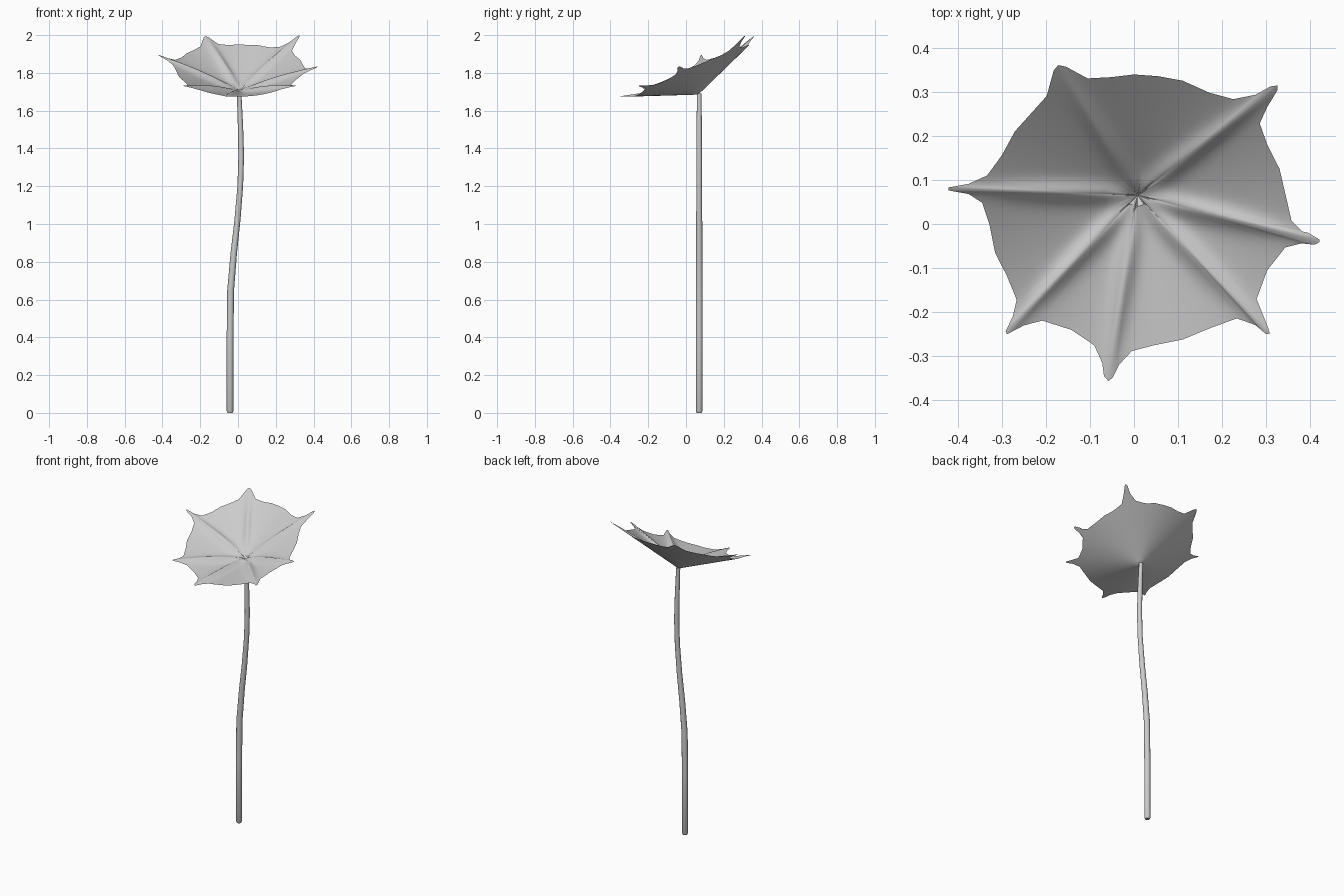
import bpy, math

if "Cube" in bpy.data.objects:
    bpy.data.objects.remove(bpy.data.objects["Cube"])

CX, CY, CZ = 0.008, 0.065, 1.685

# Leaf rim seen from above, counter-clockwise
RIM = [(0.42, -0.035), (0.395, -0.02), (0.383, -0.018), (0.357, 0.007), (0.345, 0.06), (0.33, 0.125),
       (0.302, 0.18), (0.285, 0.228), (0.302, 0.265), (0.325, 0.303), (0.325, 0.314), (0.31, 0.312),
       (0.275, 0.293), (0.225, 0.283), (0.17, 0.298), (0.11, 0.325), (0.055, 0.335), (0.0, 0.339),
       (-0.05, 0.333), (-0.105, 0.33), (-0.155, 0.357), (-0.172, 0.36), (-0.182, 0.348), (-0.198, 0.29),
       (-0.27, 0.21), (-0.3, 0.155), (-0.333, 0.11), (-0.375, 0.091), (-0.42, 0.083), (-0.42, 0.076),
       (-0.375, 0.068), (-0.344, 0.048), (-0.328, 0.0), (-0.315, -0.065), (-0.287, -0.12), (-0.266, -0.172),
       (-0.275, -0.21), (-0.291, -0.243), (-0.288, -0.25), (-0.25, -0.23), (-0.208, -0.219), (-0.142, -0.24),
       (-0.09, -0.275), (-0.072, -0.315), (-0.068, -0.345), (-0.058, -0.356), (-0.048, -0.348), (-0.033, -0.318),
       (-0.005, -0.288), (0.045, -0.275), (0.11, -0.262), (0.17, -0.237), (0.233, -0.214), (0.275, -0.229),
       (0.3, -0.25), (0.308, -0.248), (0.305, -0.238), (0.278, -0.17), (0.302, -0.105), (0.343, -0.053),
       (0.38, -0.044), (0.41, -0.047), (0.42, -0.041)]
VEINS = [math.radians(a) for a in (38, 121, 178, 226, 261, 313, 346)]
RINGS, SUB = 14, 3


def surface_z(x, y, t, top):
    # tilted cone; the upper skin carries raised veins
    dx, dy = x - CX, y - CY
    r = math.hypot(dx, dy)
    z = CZ + 0.47 * r + 0.5 * dy
    if top:
        z += 0.012 * (1 - t)
        ang = math.atan2(dy, dx)
        for v in VEINS:
            if math.cos(ang - v) > 0:
                d = r * math.sin(ang - v)
                z += 0.018 * math.exp(-(d / 0.022) ** 2) * math.sin(math.pi * t ** 0.8)
    return z


# Leaf: upper and lower skins sharing the rim
rim = []
for i, (x0, y0) in enumerate(RIM):
    x1, y1 = RIM[(i + 1) % len(RIM)]
    rim += [(x0 + (x1 - x0) * k / SUB, y0 + (y1 - y0) * k / SUB) for k in range(SUB)]
n = len(rim)
verts, faces, rings = [], [], []


def add_ring(t, top):
    start = len(verts)
    for x, y in rim:
        px, py = CX + (x - CX) * t, CY + (y - CY) * t
        verts.append((px, py, surface_z(px, py, t, top)))
    rings.append(start)


for k in range(1, RINGS + 1):
    add_ring(k / RINGS, True)
for k in range(RINGS - 1, 0, -1):
    add_ring(k / RINGS, False)
for a, b in zip(rings, rings[1:]):
    for i in range(n):
        j = (i + 1) % n
        faces.append((a + i, b + i, b + j, a + j))
for start, top in ((rings[0], True), (rings[-1], False)):
    c = len(verts)
    verts.append((CX, CY, surface_z(CX, CY, 0, top)))
    for i in range(n):
        j = (i + 1) % n
        faces.append((c, start + i, start + j) if top else (c, start + j, start + i))
mesh = bpy.data.meshes.new("leaf")
mesh.from_pydata(verts, [], faces)
leaf = bpy.data.objects.new("leaf", mesh)
bpy.context.collection.objects.link(leaf)

# Stem: gently swaying tapered tube
PATH = [(-0.042, 0.01, 0.018), (-0.042, 0.4, 0.018), (-0.039, 0.65, 0.018), (-0.022, 0.85, 0.017),
        (-0.003, 1.02, 0.016), (0.012, 1.2, 0.015), (0.017, 1.36, 0.015), (0.013, 1.52, 0.014),
        (0.006, 1.692, 0.012)]
SIDES = 12
sv, sf = [], []
for x, z, r in [(-0.042, 0.0, 0.013)] + PATH:
    for i in range(SIDES):
        a = 2 * math.pi * i / SIDES
        sv.append((x + r * math.cos(a), 0.07 + r * math.sin(a), z))
for k in range(len(PATH)):
    for i in range(SIDES):
        j = (i + 1) % SIDES
        sf.append((k * SIDES + i, k * SIDES + j, (k + 1) * SIDES + j, (k + 1) * SIDES + i))
sf.append(tuple(reversed(range(SIDES))))
sf.append(tuple(range(len(PATH) * SIDES, (len(PATH) + 1) * SIDES)))
mesh = bpy.data.meshes.new("stem")
mesh.from_pydata(sv, [], sf)
stem = bpy.data.objects.new("stem", mesh)
bpy.context.collection.objects.link(stem)

for ob in (leaf, stem):
    bpy.ops.object.select_all(action='DESELECT')
    ob.select_set(True)
    bpy.context.view_layer.objects.active = ob
    bpy.ops.object.shade_smooth_by_angle(angle=math.radians(40))
